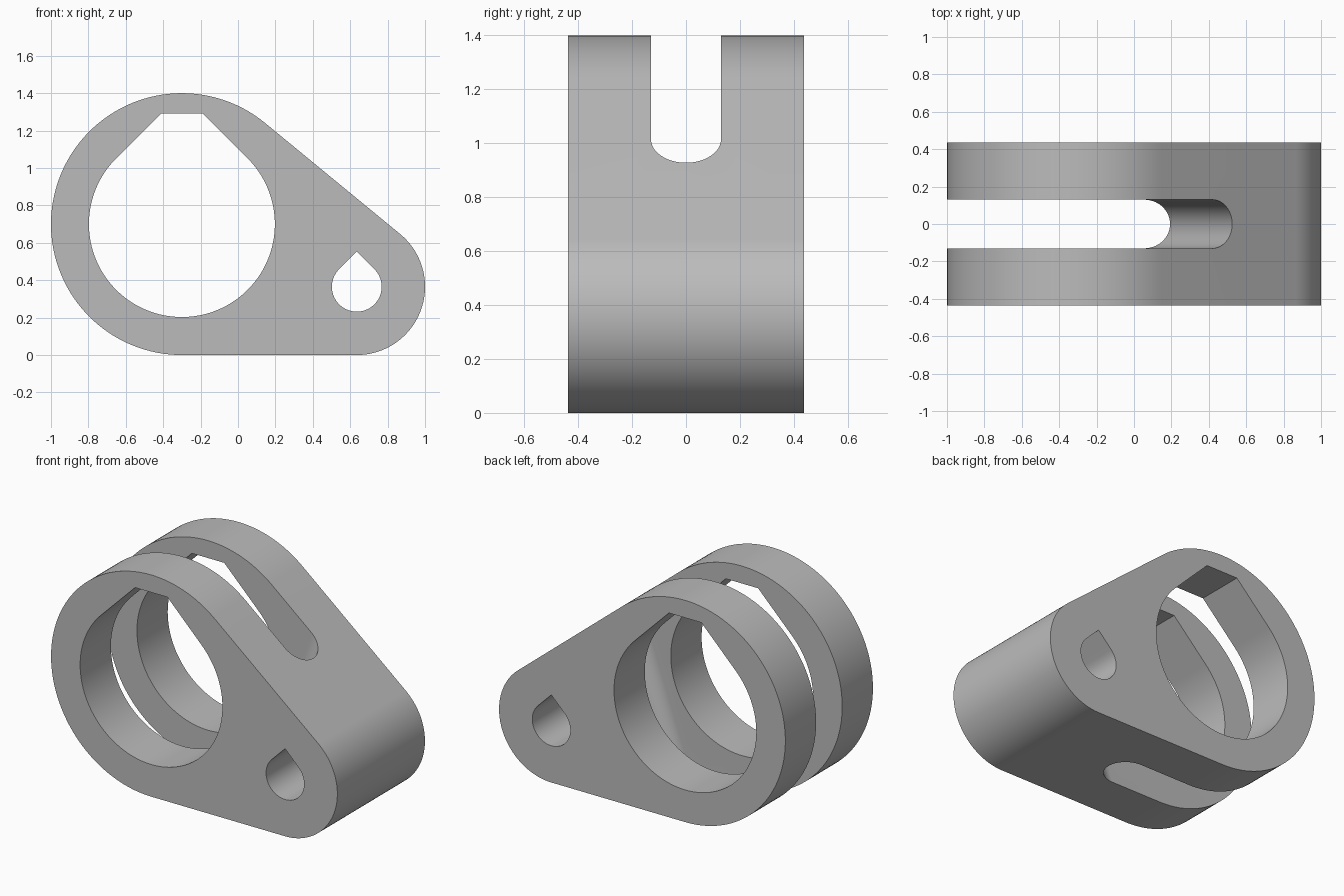
import bpy, bmesh
from math import sin, cos, pi, atan2, acos, hypot, radians
from mathutils import Matrix, Vector

if "Cube" in bpy.data.objects:
    bpy.data.objects.remove(bpy.data.objects["Cube"], do_unlink=True)

BIG, BIG_R = Vector((-0.3, 0.7)), 0.7          # large eye of the clamp
SMALL, SMALL_R = Vector((0.635, 0.365)), 0.365  # small pivot eye
HALF_DEPTH = 0.437
SLOT_R, SLOT_END = 0.13, 0.70

metal = bpy.data.materials.new("plain grey")
metal.use_nodes = True
GREY = (0.5, 0.5, 0.5, 1)
metal.diffuse_color = GREY
metal.node_tree.nodes["Principled BSDF"].inputs["Base Color"].default_value = GREY


def arc(center, radius, start, end, steps):
    """Points on a circle from one angle to another."""
    return [(center[0] + radius * cos(start + (end - start) * i / steps),
             center[1] + radius * sin(start + (end - start) * i / steps))
            for i in range(steps + 1)]


def prism(name, outline, half, frame):
    """Extrude a flat outline both ways along the local z of the frame."""
    bm = bmesh.new()
    face = bm.faces.new([bm.verts.new((x, y, -half)) for x, y in outline])
    new = bmesh.ops.extrude_face_region(bm, geom=[face])["geom"]
    bmesh.ops.translate(bm, vec=(0, 0, 2 * half),
                        verts=[v for v in new if isinstance(v, bmesh.types.BMVert)])
    bmesh.ops.recalc_face_normals(bm, faces=bm.faces)
    bm.transform(frame)
    mesh = bpy.data.meshes.new(name)
    bm.to_mesh(mesh)
    bm.free()
    mesh.materials.append(metal)
    obj = bpy.data.objects.new(name, mesh)
    bpy.context.collection.objects.link(obj)
    return obj


# Outline: two circles joined by their outer tangents
upright = Matrix.Rotation(radians(90), 4, "X")
link = SMALL - BIG
tilt = atan2(link.y, link.x)
spread = acos((BIG_R - SMALL_R) / hypot(*link))
outline = (arc(BIG, BIG_R, tilt + spread, tilt + 2 * pi - spread, 96)
           + arc(SMALL, SMALL_R, tilt - spread, tilt + spread, 64))
body = prism("clamp_body", outline, HALF_DEPTH, upright)

# Round holes with 45 degree roofs: the large one is cut off flat, the small one pointed
bore_r, pin_r, roof = 0.497, 0.133, 0.59
flat = bore_r * 2 ** 0.5 - roof
bore = arc(BIG, bore_r, pi * 0.75, pi * 2.25, 96)
bore += [(BIG.x + flat, BIG.y + roof), (BIG.x - flat, BIG.y + roof)]
pin = arc(SMALL, pin_r, pi * 0.75, pi * 2.25, 64)
pin.append((SMALL.x, SMALL.y + pin_r * 2 ** 0.5))

# Round-ended slot, square to the line between the two eyes
slot = arc((SLOT_END - SLOT_R, 0), SLOT_R, -pi / 2, pi / 2, 40)
slot += [(-2, SLOT_R), (-2, -SLOT_R)]
slot_frame = (Matrix.Translation((BIG.x, 0, BIG.y))
              @ Matrix.Rotation(-tilt, 4, "Y"))

cutters = [prism("bore_cutter", bore, 1, upright),
           prism("pin_hole_cutter", pin, 1, upright),
           prism("slot_cutter", slot, 2, slot_frame)]

bpy.ops.object.select_all(action="DESELECT")
body.select_set(True)
bpy.context.view_layer.objects.active = body
for cutter in cutters:
    cutter.hide_render = True
    mod = body.modifiers.new(cutter.name, "BOOLEAN")
    mod.operation, mod.solver, mod.object = "DIFFERENCE", "EXACT", cutter
    bpy.ops.object.modifier_apply(modifier=mod.name)
    bpy.data.objects.remove(cutter, do_unlink=True)
bpy.ops.object.shade_smooth_by_angle(angle=radians(20))
